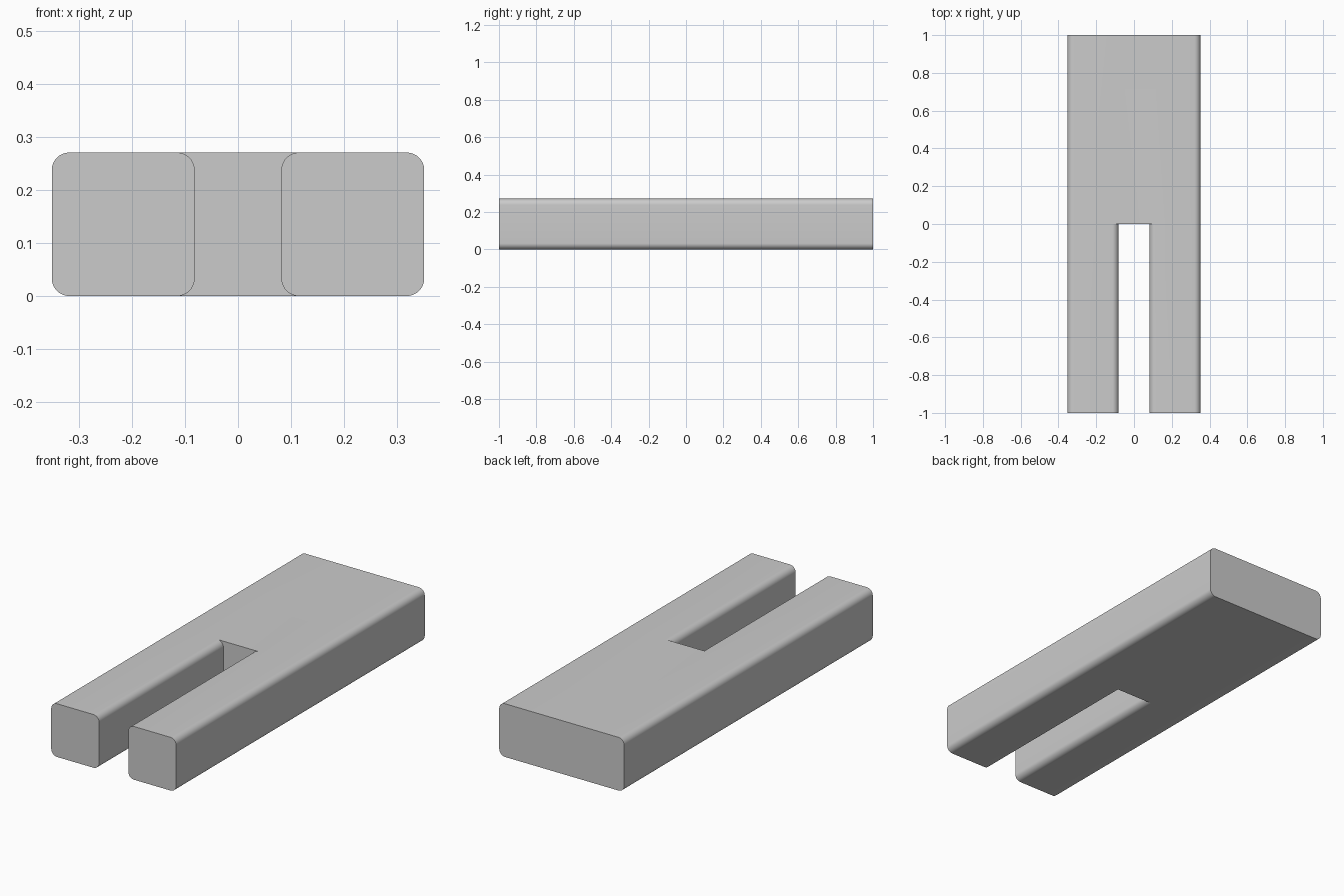
import bpy, bmesh
from math import cos, sin, pi

if "Cube" in bpy.data.objects:
    bpy.data.objects.remove(bpy.data.objects["Cube"])

OUT, INN, H, R, SEG = 0.352, 0.082, 0.271, 0.033, 10


def arc(cx, cz, start):
    """Quarter-circle corner, counter-clockwise from the start angle."""
    return [(cx + R * cos(start + pi / 2 * i / SEG),
             cz + R * sin(start + pi / 2 * i / SEG)) for i in range(SEG + 1)]


def rounded_rect(x0, x1):
    """Right side (bottom to top) and left side (top to bottom) of the section."""
    right = arc(x1 - R, R, -pi / 2) + arc(x1 - R, H - R, 0)
    left = arc(x0 + R, H - R, pi / 2) + arc(x0 + R, R, pi)
    return right, left


bm = bmesh.new()


def face(pts, y):
    bm.faces.new([bm.verts.new((x, y, z)) for x, z in pts])


def tube(pts, y0, y1):
    a = [bm.verts.new((x, y0, z)) for x, z in pts]
    b = [bm.verts.new((x, y1, z)) for x, z in pts]
    for i in range(len(pts)):
        j = (i + 1) % len(pts)
        bm.faces.new((a[i], a[j], b[j], b[i]))


# Two prongs with front caps
r_right, r_left = rounded_rect(INN, OUT)
l_right, l_left = rounded_rect(-OUT, -INN)
for loop in (r_right + r_left, l_right + l_left):
    tube(loop, -1, 0)
    face(loop, -1)

# Solid rear body with back cap, split where the prongs meet it
body = r_right + [r_left[0], l_right[-1]] + l_left + [l_right[0], r_left[-1]]
tube(body, 0, 1)
face(body, 1)

# Wall closing the slot
inner = r_left[::-1]
for i in range(len(inner) - 1):
    face([l_right[i], inner[i], inner[i + 1], l_right[i + 1]], 0)

bmesh.ops.remove_doubles(bm, verts=bm.verts, dist=1e-5)
bmesh.ops.recalc_face_normals(bm, faces=bm.faces)
mesh = bpy.data.meshes.new("forked_plate")
bm.to_mesh(mesh)
bm.free()
obj = bpy.data.objects.new("forked_plate", mesh)
bpy.context.collection.objects.link(obj)
bpy.context.view_layer.objects.active = obj
obj.select_set(True)
bpy.ops.object.shade_smooth_by_angle(angle=pi / 6)
